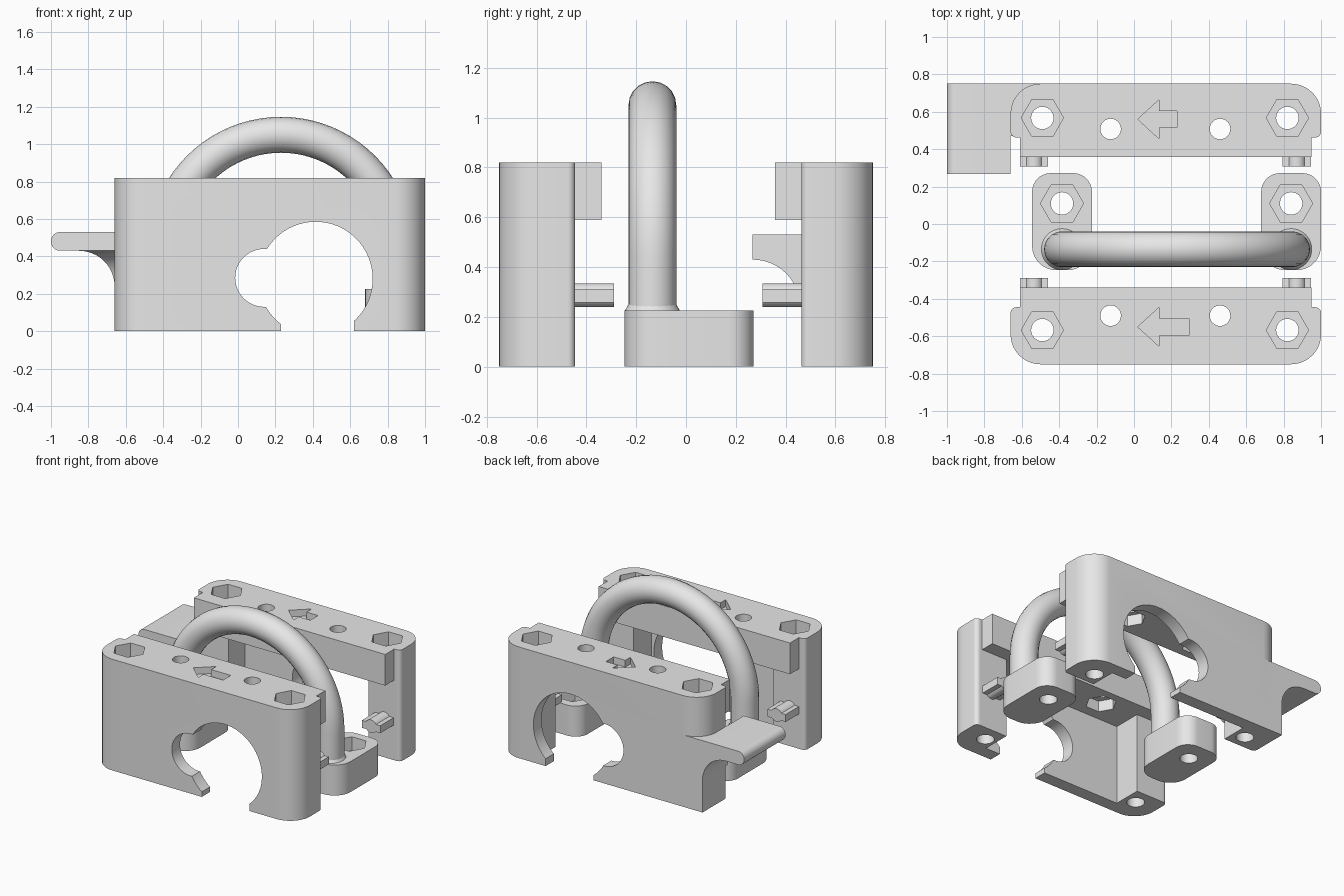
import bpy, bmesh, math
from mathutils import Vector

cube = bpy.data.objects.get("Cube")
if cube:
    bpy.data.objects.remove(cube, do_unlink=True)

grey = bpy.data.materials.new("light_grey")
grey.use_nodes = True
grey.diffuse_color = (0.8, 0.8, 0.8, 1)
grey.node_tree.nodes["Principled BSDF"].inputs["Base Color"].default_value = (0.8, 0.8, 0.8, 1)


def rounded(corners, steps=10):
    """Outline from (a, b, radius) corners."""
    out = []
    for i, (a, b, r) in enumerate(corners):
        p = Vector((a, b))
        if r == 0:
            out.append(p)
            continue
        u = (Vector(corners[i - 1][:2]) - p).normalized()
        v = (Vector(corners[(i + 1) % len(corners)][:2]) - p).normalized()
        half = u.angle(v) / 2
        c = p + (u + v).normalized() * r / math.sin(half)
        s, e = p + u * r / math.tan(half) - c, p + v * r / math.tan(half) - c
        phi = s.angle(e)
        for k in range(steps + 1):
            t = k / steps
            out.append(c + (s * math.sin((1 - t) * phi) + e * math.sin(t * phi)) / math.sin(phi))
    return out


def ring(a, b, r, n=48):
    return [(a + r * math.cos(2 * math.pi * i / n), b + r * math.sin(2 * math.pi * i / n)) for i in range(n)]


def rect(a0, a1, b0, b1):
    return [(a0, b0), (a1, b0), (a1, b1), (a0, b1)]


def prism(name, outline, lo, hi, axis="z"):
    """Extrude an outline along an axis."""
    place = {"z": lambda a, b, c: (a, b, c),
             "y": lambda a, b, c: (a, c, b),
             "x": lambda a, b, c: (c, a, b)}[axis]
    bm = bmesh.new()
    low = [bm.verts.new(place(a, b, lo)) for a, b in outline]
    high = [bm.verts.new(place(a, b, hi)) for a, b in outline]
    bm.faces.new(low)
    bm.faces.new(high)
    for i in range(len(low)):
        j = (i + 1) % len(low)
        bm.faces.new((low[i], low[j], high[j], high[i]))
    bmesh.ops.recalc_face_normals(bm, faces=bm.faces)
    me = bpy.data.meshes.new(name)
    bm.to_mesh(me)
    bm.free()
    me.materials.append(grey)
    ob = bpy.data.objects.new(name, me)
    bpy.context.collection.objects.link(ob)
    return ob


def activate(ob):
    bpy.ops.object.select_all(action="DESELECT")
    ob.select_set(True)
    bpy.context.view_layer.objects.active = ob


def combine(ob, other, operation="DIFFERENCE"):
    activate(ob)
    mod = ob.modifiers.new("combine", "BOOLEAN")
    mod.operation, mod.solver, mod.object = operation, "EXACT", other
    bpy.ops.object.modifier_apply(modifier=mod.name)
    bpy.data.objects.remove(other, do_unlink=True)


def cut(ob, *args):
    combine(ob, prism("cutter", *args))


def smooth(ob):
    activate(ob)
    bpy.ops.object.shade_smooth_by_angle(angle=math.radians(30))


def make_half(side, sy, shift):
    """One clamp half; sy is -1 for the front and 1 for the back."""
    outer, inner, tip = 0.75 * sy, (0.445 + shift) * sy, (0.34 + shift) * sy
    wall, bolt_y, screw_y = 0.655 * sy, 0.567 * sy, (0.49 + shift) * sy
    body = prism(side + "_clamp_half", rounded([
        (-0.66, outer, 0.16), (1, outer, 0.16), (1, inner, 0.03), (0.95, inner, 0),
        (0.95, tip, 0), (-0.61, tip, 0), (-0.61, inner, 0), (-0.66, inner, 0.03)]), 0, 0.82)

    # Squared lower corner beside the lever
    if sy > 0:
        combine(body, prism("corner", rect(-0.66, -0.45, 0.55, outer), 0, 0.53), "UNION")

    # Hollow inside, step under the upper tongue
    cut(body, rect(-0.40, 0.74, wall, sy * 0.2), -0.1, 0.59)
    cut(body, rect(-0.8, 1.2, inner, sy * 0.2), -0.1, 0.59)

    # Keyhole opening through the thin wall
    through = sorted((sy * 0.6, sy * 0.9))
    for hole in (ring(0.415, 0.28, 0.305, 64), ring(0.14, 0.285, 0.155), rect(0.23, 0.62, -0.1, 0.2)):
        cut(body, hole, *through, "y")

    # Bolt holes in the posts, screw holes through the tongue
    for x in (-0.49, 0.82):
        cut(body, ring(x, bolt_y, 0.06, 32), -0.1, 1)
        cut(body, ring(x, bolt_y, 0.113, 6), 0.72, 1)
    for x in (-0.125, 0.46):
        cut(body, ring(x, screw_y, 0.055, 32), 0.5, 1)
        cut(body, ring(x, screw_y, 0.105, 6), 0.5, 0.67)

    # Sunken direction arrow on top
    ay, tail = (-0.55, 0.295) if sy < 0 else (0.56, 0.23)
    cut(body, [(0.02, ay), (0.135, ay - 0.105), (0.135, ay - 0.045), (tail, ay - 0.045),
               (tail, ay + 0.045), (0.135, ay + 0.045), (0.135, ay + 0.105)], 0.77, 1)
    smooth(body)

    # Locating pegs with side fins
    span = sorted((inner + sy * 0.02, (0.29 + shift) * sy))
    for label, x in (("right", -0.535), ("left", 0.87)):
        peg = prism(f"{side}_{label}_peg", ring(x, 0.287, 0.048, 32), *span, "y")
        combine(peg, prism("fin", rect(x - 0.075, x + 0.075, 0.257, 0.312), *span, "y"), "UNION")
        smooth(peg)


make_half("front", -1, 0)
make_half("back", 1, 0.018)

# Side lever with a curved brace below
brace = [(-0.85 + 0.19 * math.sin(t * math.pi / 24), 0.24 + 0.19 * math.cos(t * math.pi / 24), 0)
         for t in range(13)]
lever = prism("side_lever", rounded([(-1, 0.53, 0.049), (-1, 0.43, 0.049)] + brace
                                    + [(-0.65, 0.24, 0), (-0.65, 0.53, 0)]), 0.268, 0.75, "y")
cut(lever, ring(0.268, 0.24, 0.19), -1.2, -0.5, "x")
cut(lever, rect(-0.66, -0.5, 0.2, 0.47), 0.1, 0.6)
smooth(lever)

# Curved handle
mid, hy, radius = 0.23, -0.135, 0.615
path = [(mid - radius, 0.15)]
path += [(mid - radius * math.cos(math.pi * i / 40), 0.435 + radius * math.sin(math.pi * i / 40)) for i in range(41)]
path += [(mid + radius, 0.15)]
curve = bpy.data.curves.new("handle", "CURVE")
curve.dimensions = "3D"
curve.bevel_depth = 0.096
curve.bevel_resolution = 8
curve.use_fill_caps = True
spline = curve.splines.new("POLY")
spline.points.add(len(path) - 1)
for point, (x, z) in zip(spline.points, path):
    point.co = (x, hy, z, 1)
curve.materials.append(grey)
handle = bpy.data.objects.new("handle", curve)
bpy.context.collection.objects.link(handle)
activate(handle)
bpy.ops.object.convert(target="MESH")
smooth(bpy.context.view_layer.objects.active)

# Handle feet with bolt holes and flared leg collars
for label, x in (("right", -0.385), ("left", 0.84)):
    foot = prism(label + "_foot", rounded([
        (x - 0.16, -0.247, 0.13), (x + 0.16, -0.247, 0.13),
        (x + 0.16, 0.272, 0.1), (x - 0.16, 0.272, 0.1)]), 0, 0.225)
    cut(foot, ring(x, 0.11, 0.06, 32), -0.1, 0.5)
    cut(foot, ring(x, 0.11, 0.115, 6), 0.125, 0.5)
    smooth(foot)
    bpy.ops.mesh.primitive_cone_add(vertices=40, radius1=0.112, radius2=0.095, depth=0.03,
                                    location=(x, hy, 0.237))
    collar = bpy.context.object
    collar.name = label + "_collar"
    collar.data.materials.append(grey)
    smooth(collar)
